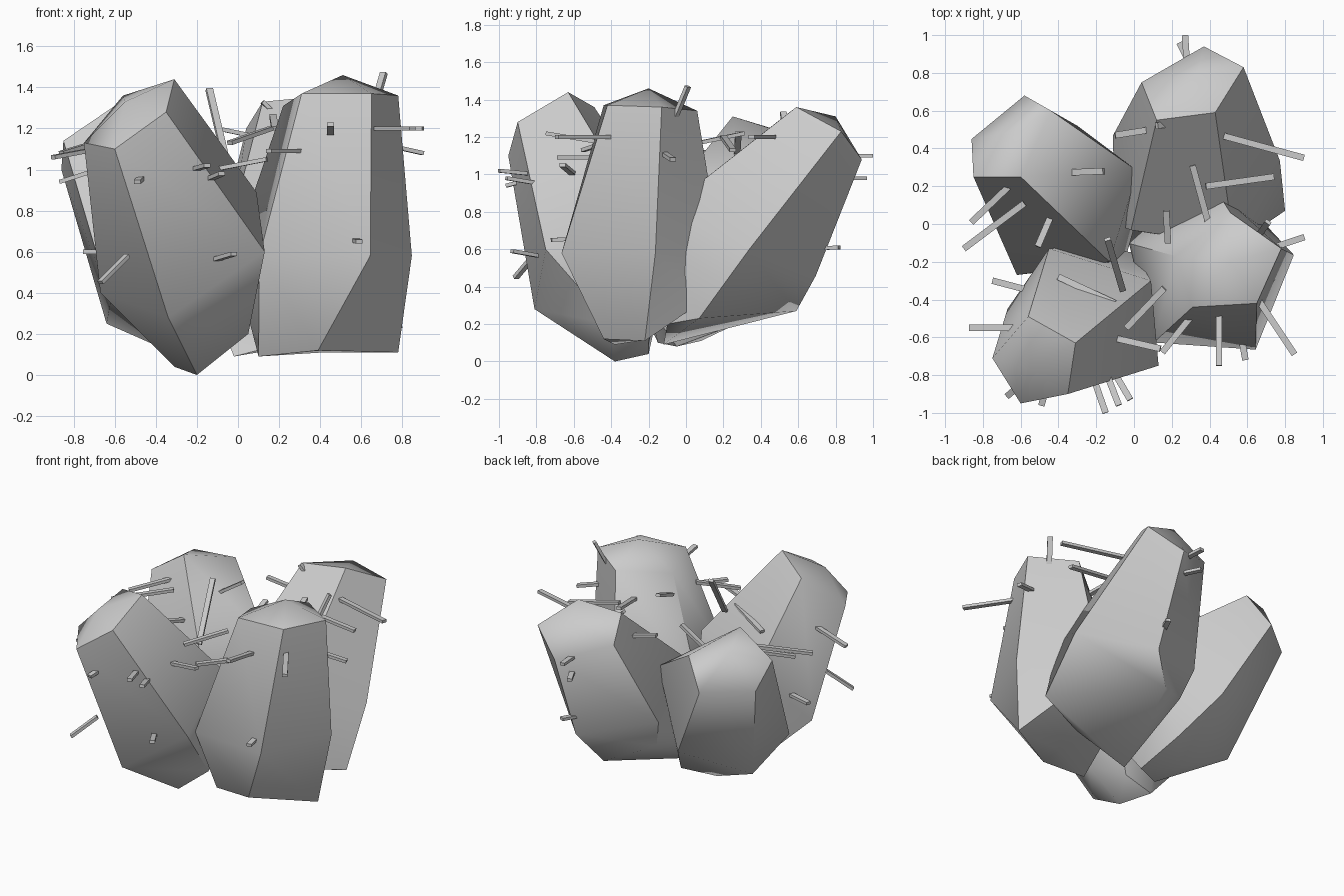
import bpy, bmesh, math
from mathutils import Vector

SIDES = 5


def ring(center, normal, radius, phase):
    """Regular pentagon round center, square to normal."""
    n = Vector(normal).normalized()
    e1 = (Vector((1, 0, 0)) - n * n.x).normalized()
    e2 = n.cross(e1)
    pts = []
    for i in range(SIDES):
        a = math.radians(phase + 360 * i / SIDES)
        pts.append(Vector(center) + (e1 * math.cos(a) + e2 * math.sin(a)) * radius)
    return pts


def pod(name, apex, cap, mid, low, tip):
    """Five-sided pod: apex, cap ring, wide middle ring, low ring, tip."""
    bm = bmesh.new()
    loops = [[bm.verts.new(p) for p in pts] for pts in (cap, mid, low)]
    top, bottom = bm.verts.new(apex), bm.verts.new(tip)
    for i in range(SIDES):
        j = (i + 1) % SIDES
        bm.faces.new((top, loops[0][i], loops[0][j]))
        for a, b in zip(loops, loops[1:]):
            bm.faces.new((a[i], b[i], b[j], a[j]))
        bm.faces.new((bottom, loops[2][j], loops[2][i]))
    bmesh.ops.recalc_face_normals(bm, faces=bm.faces)
    mesh = bpy.data.meshes.new(name)
    bm.to_mesh(mesh)
    bm.free()
    ob = bpy.data.objects.new(name, mesh)
    bpy.context.collection.objects.link(ob)
    bpy.ops.object.select_all(action='DESELECT')
    ob.select_set(True)
    bpy.context.view_layer.objects.active = ob
    bpy.ops.object.shade_smooth_by_angle(angle=math.radians(50))


def spines(name, ends, width=0.034, thick=0.02):
    """Thin square rods from a point in the pod to a point in the air."""
    bm = bmesh.new()
    for e in ends:
        a, b = Vector(e[:3]), Vector(e[3:])
        d = b - a
        m = d.to_track_quat('Z', 'Y').to_matrix().to_4x4()
        m.translation = (a + b) / 2
        verts = bmesh.ops.create_cube(bm, size=1)['verts']
        for v in verts:
            v.co = m @ Vector((v.co.x * width, v.co.y * thick, v.co.z * d.length))
    mesh = bpy.data.meshes.new(name)
    bm.to_mesh(mesh)
    bm.free()
    bpy.context.collection.objects.link(bpy.data.objects.new(name, mesh))


# Upright pod, front right
pod("front_right_pod", (.51, -.2, 1.46),
    [(.65, -.42, 1.37), (.78, -.13, 1.36), (.51, .06, 1.34), (.22, -.17, 1.31), (.31, -.44, 1.37)],
    ring((.40, -.275, .58), (0, 0, 1), .46, -58),
    [(.39, -.44, .12), (.78, -.22, .11), (.6, .1, .33), (.2, .1, .3), (.1, -.38, .09)],
    (.42, -.25, .11))

# Pod leaning out to the front left
pod("front_left_pod", (-.55, -.77, 1.33),
    [(-.6, -.95, 1.10), (-.35, -.9, 1.28), (-.31, -.63, 1.44), (-.56, -.49, 1.36), (-.75, -.71, 1.13)],
    [(-.34, -.81, .28), (.13, -.75, .6), (.09, -.3, .89), (-.45, -.13, .8), (-.67, -.45, .4)],
    [(-.2, -.38, .0), (.05, -.4, .2), (.0, -.15, .4), (-.3, -.12, .4), (-.31, -.2, .04)],
    (-.1, -.2, .1))

# Pod leaning out to the back right
pod("back_right_pod", (.34, .8, 1.31),
    [(.37, .94, 1.08), (.04, .75, 1.2), (.12, .55, 1.33), (.43, .59, 1.36), (.58, .83, 1.23)],
    ring((.31, .27, .65), (.05, .4, .9), .47, 82),
    [(.23, .59, .27), (-.05, .4, .38), (-.1, .0, .3), (.4, -.1, .2), (.8, .07, .23)],
    (-.02, -.12, .09))

# Pod leaning out to the back left
pod("back_left_pod", (-.68, .48, 1.24),
    [(-.44, .6, 1.2), (-.58, .68, 1.0), (-.86, .45, 1.0), (-.85, .25, 1.14), (-.6, .25, 1.31)],
    [(.02, .28, .88), (-.3, .52, .45), (-.64, .17, .25), (-.62, -.27, .36), (-.13, -.2, .75)],
    [(.02, .05, .4), (-.15, .27, .2), (-.3, .08, .11), (-.3, -.15, .1), (-.05, -.2, .3)],
    (-.1, -.05, .08))

# Spines standing on each pod
spines("front_right_spines", [
    (.72, -.13, 1.12, .9, -.07, 1.08), (.45, -.45, 1.17, .45, -.75, 1.22),
    (.63, -.36, 1.2, .85, -.69, 1.2), (.55, -.5, .66, .59, -.72, .65),
    (.31, -.48, 1.09, .15, -.68, 1.09), (.16, -.34, 1.2, -.04, -.55, 1.13),
    (.66, -.06, 1.3, .71, .01, 1.47), (.18, -.1, 1.2, .17, .07, 1.26),
    (.4, -.02, 1.15, .31, .31, 1.22)])
spines("front_left_spines", [
    (-.62, -.55, 1.02, -.87, -.55, .94), (-.4, -.28, 1.02, -.1, -.42, 1.08),
    (-.06, -.35, 1.05, -.14, -.08, 1.39), (-.12, -.76, .56, -.02, -.93, .59),
    (-.22, -.8, 1.0, -.15, -1.0, 1.02), (-.15, -.78, .95, -.08, -.96, .98),
    (-.46, -.85, .97, -.49, -.96, .94), (-.54, -.8, .58, -.67, -.91, .45),
    (.14, -.66, 1.05, -.12, -.6, 1.0), (-.56, -.35, .6, -.75, -.3, .6)])
spines("back_right_spines", [
    (.46, .47, 1.2, .9, .35, 1.2), (.28, .85, 1.1, .27, 1.0, 1.1),
    (.32, .8, .98, .24, .96, .98), (.09, .5, 1.16, -.1, .47, 1.2),
    (.38, .2, 1.2, .74, .25, 1.13), (.3, .6, .6, .4, .82, .61),
    (.25, .54, 1.2, .12, .52, 1.33)])
spines("back_left_spines", [
    (-.58, .11, 1.12, -.9, -.13, 1.06), (-.63, .23, 1.15, -.86, .01, 1.08),
    (-.42, .27, 1.05, -.16, .28, 1.22), (-.39, .16, .95, -.51, -.12, 1.0)])
